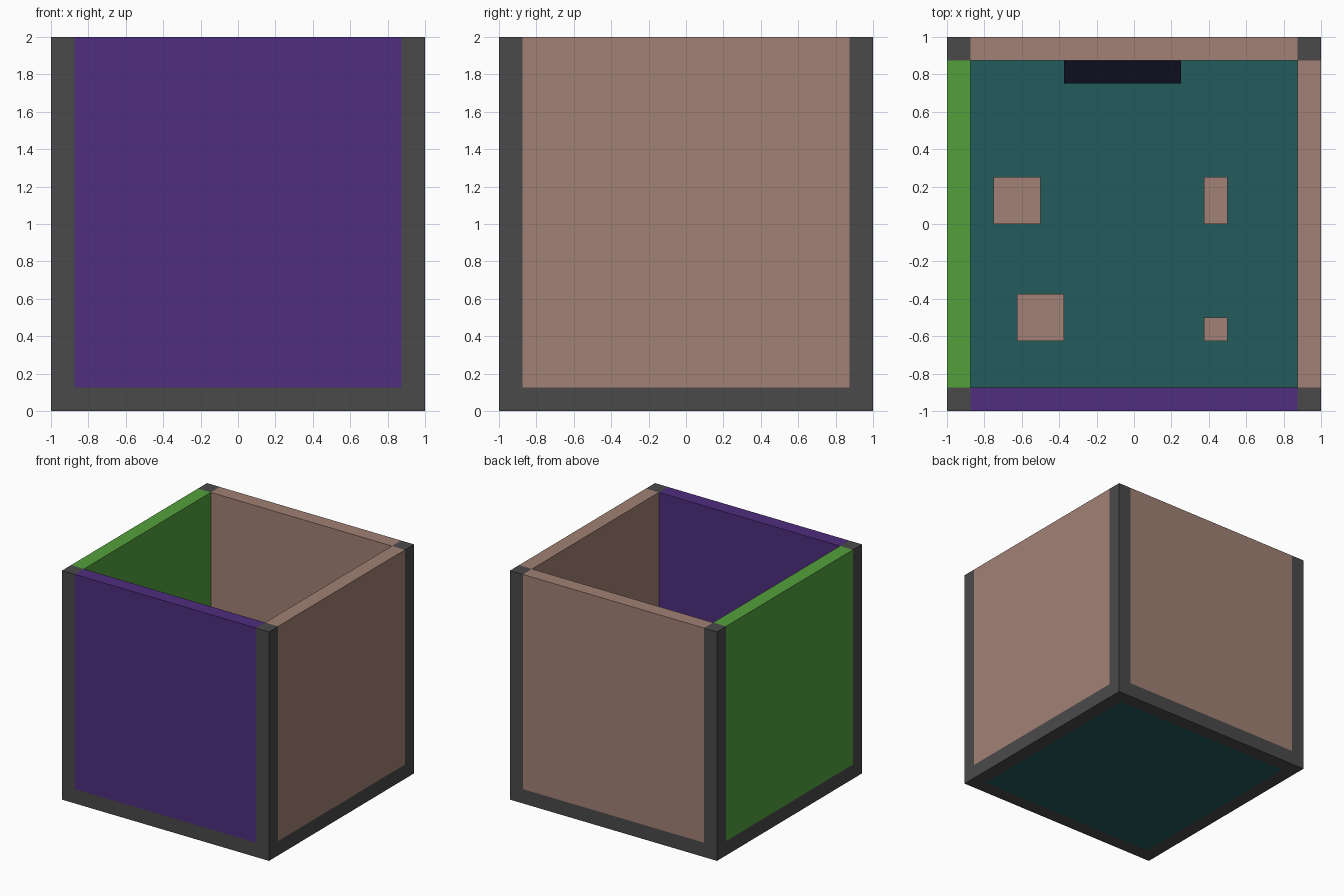
import bpy
import bmesh
from mathutils import Vector

cube = bpy.data.objects.get("Cube")
if cube:
    bpy.data.objects.remove(cube, do_unlink=True)


def material(name, rgb):
    """Flat material from display colour values, converted to linear."""
    lin = [((c / 255 + 0.055) / 1.055) ** 2.4 for c in rgb]
    mat = bpy.data.materials.new(name)
    mat.use_nodes = True
    mat.diffuse_color = (*lin, 1)
    bsdf = next(n for n in mat.node_tree.nodes if n.type == 'BSDF_PRINCIPLED')
    bsdf.inputs["Base Color"].default_value = (*lin, 1)
    bsdf.inputs["Roughness"].default_value = 0.9
    return mat


GREY = material("dark grey", (74, 74, 74))
BROWN = material("dusty brown", (161, 129, 117))
PURPLE = material("purple", (79, 45, 126))
GREEN = material("green", (83, 160, 60))
TEAL = material("teal", (35, 92, 92))
BLACK = material("blue black", (13, 13, 31))


def box(name, low, high, mat):
    """Axis-aligned box between two corners."""
    low, high = Vector(low), Vector(high)
    bm = bmesh.new()
    bmesh.ops.create_cube(bm, size=1)
    for v in bm.verts:
        v.co = (low + high) / 2 + v.co * (high - low)
    mesh = bpy.data.meshes.new(name)
    bm.to_mesh(mesh)
    bm.free()
    mesh.materials.append(mat)
    obj = bpy.data.objects.new(name, mesh)
    bpy.context.collection.objects.link(obj)
    return obj


U = 0.125          # wall thickness
IN = 1 - U         # half width of the interior
TOP = 2

# Floor slab
box("floor", (-IN, -IN, 0), (IN, IN, U), TEAL)

# Corner posts
for x, side in ((-1, "right"), (IN, "left")):
    for y, end in ((-1, "front"), (IN, "back")):
        box(f"{end}_{side}_post", (x, y, 0), (x + U, y + U, TOP), GREY)

# Wall panels, each standing on a grey base beam
for name, low, high, mat in (
    ("front", (-IN, -1), (IN, -IN), PURPLE),
    ("back", (-IN, IN), (IN, 1), BROWN),
    ("right", (-1, -IN), (-IN, IN), GREEN),
    ("left", (IN, -IN), (1, IN), BROWN),
):
    box(f"{name}_beam", (*low, 0), (*high, U), GREY)
    box(f"{name}_wall", (*low, U), (*high, TOP), mat)

# Blocks on the floor: name, low corner, size in wall units
for name, x, y, w, d, h, mat in (
    ("large_block_back", -6, 0, 2, 2, 1, BROWN),
    ("large_block_front", -5, -5, 2, 2, 1, BROWN),
    ("long_block", 3, 0, 1, 2, 1, BROWN),
    ("small_block", 3, -5, 1, 1, 1, BROWN),
    ("back_bench", -3, 6, 5, 1, 2, BLACK),
):
    box(name, (x * U, y * U, U), ((x + w) * U, (y + d) * U, (1 + h) * U), mat)
